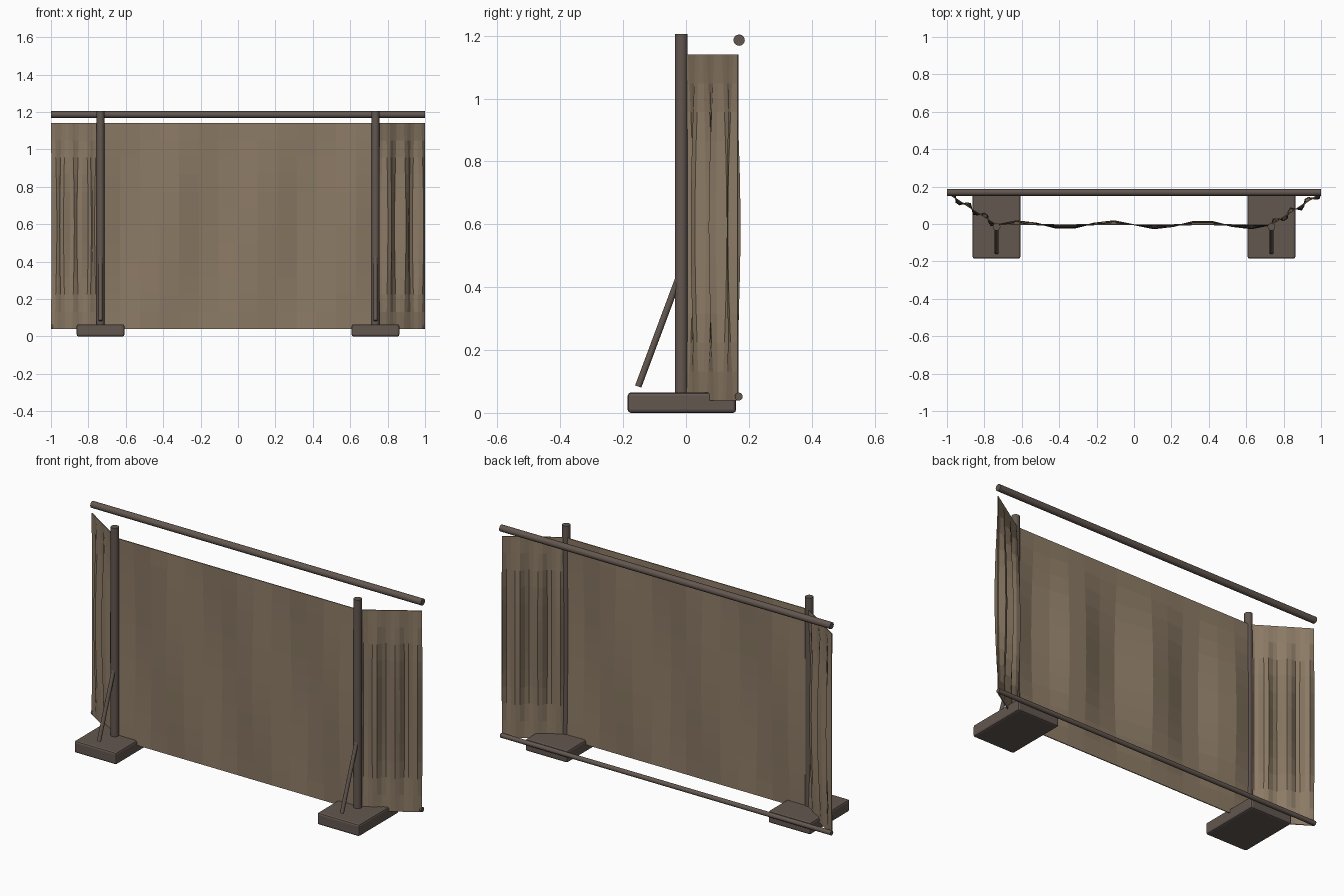
import bpy, bmesh, math
from mathutils import Vector

if "Cube" in bpy.data.objects:
    bpy.data.objects.remove(bpy.data.objects["Cube"])


def material(name, rgb):
    m = bpy.data.materials.new(name)
    m.diffuse_color = (*rgb, 1)
    m.use_nodes = True
    m.node_tree.nodes["Principled BSDF"].inputs["Base Color"].default_value = m.diffuse_color
    return m


WOOD = material("dark_wood", (0.125, 0.095, 0.08))
CLOTH = material("canvas", (0.26, 0.195, 0.13))


def rod(name, a, b, r):
    a, b = Vector(a), Vector(b)
    bpy.ops.mesh.primitive_cylinder_add(vertices=16, radius=r, depth=(b - a).length,
                                        location=(a + b) / 2)
    o = bpy.context.object
    o.name = name
    o.rotation_euler = (b - a).to_track_quat('Z', 'Y').to_euler()
    o.data.materials.append(WOOD)
    bpy.ops.object.shade_smooth_by_angle(angle=math.radians(40))


def cloth(name, a, b, z0=0.04, z1=1.14, cols=14, rows=12, amp=0.022):
    # hanging sheet: three folds across, fading out at the top and bottom hems
    a, b = Vector((*a, 0)), Vector((*b, 0))
    d = (b - a).normalized()
    normal = Vector((-d.y, d.x, 0))
    bm = bmesh.new()
    grid = []
    for j in range(rows + 1):
        v = j / rows
        row = []
        for i in range(cols + 1):
            u = i / cols
            p = a.lerp(b, u) + normal * amp * math.sin(6 * math.pi * u) * math.sin(math.pi * v)
            p.z = z0 + (z1 - z0) * v
            row.append(bm.verts.new(p))
        grid.append(row)
    for j in range(rows):
        for i in range(cols):
            bm.faces.new((grid[j][i], grid[j][i + 1], grid[j + 1][i + 1], grid[j + 1][i]))
    me = bpy.data.meshes.new(name)
    bm.to_mesh(me)
    bm.free()
    o = bpy.data.objects.new(name, me)
    bpy.context.collection.objects.link(o)
    me.materials.append(CLOTH)
    s = o.modifiers.new("thickness", 'SOLIDIFY')
    s.thickness = 0.005
    s.offset = 0


# feet, posts and diagonal braces
for side, s in (("left", -1), ("right", 1)):
    x = 0.735 * s
    bpy.ops.mesh.primitive_cube_add(size=1, location=(x, -0.013, 0.0325))
    foot = bpy.context.object
    foot.name = side + "_foot"
    foot.scale = (0.255, 0.345, 0.065)
    bpy.ops.object.transform_apply(location=False, rotation=False, scale=True)
    foot.data.materials.append(WOOD)
    bev = foot.modifiers.new("bevel", 'BEVEL')
    bev.width = 0.01
    bev.segments = 2
    rod(side + "_post", (x, -0.015, 0.05), (x, -0.015, 1.205), 0.0205)
    rod(side + "_brace", (x, -0.152, 0.084), (x, -0.025, 0.425), 0.0105)

# rails along the back
rod("top_rail", (-1, 0.169, 1.186), (1, 0.169, 1.186), 0.018)
rod("bottom_rail", (-1, 0.168, 0.052), (1, 0.168, 0.052), 0.0125)

# canvas panels
cloth("centre_panel", (-0.735, -0.004), (0.735, -0.004))
cloth("left_panel", (-0.998, 0.165), (-0.735, -0.004))
cloth("right_panel", (0.735, -0.004), (0.998, 0.165))
